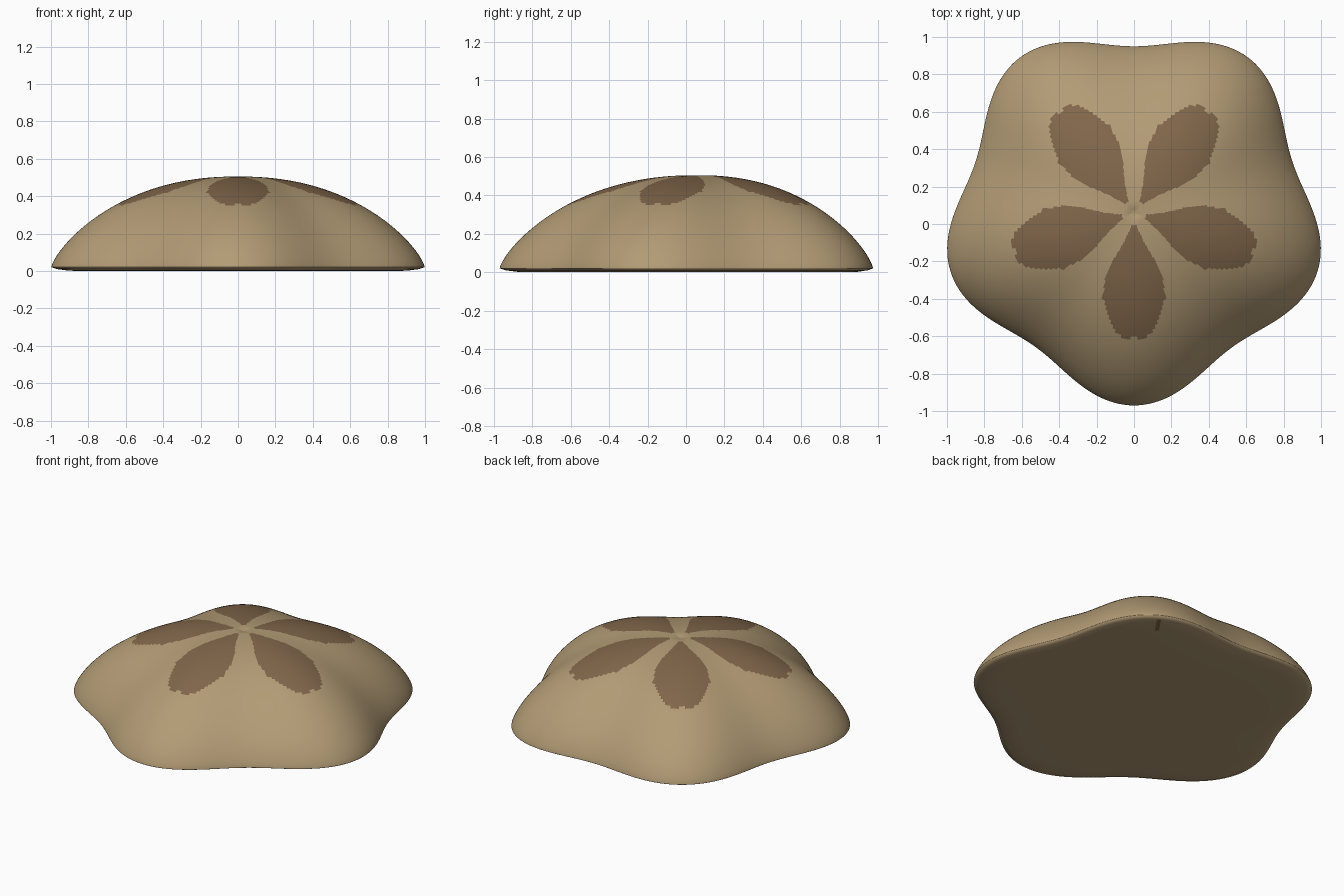
import bpy, bmesh
from math import sin, cos, pi, atan2, hypot, radians

SEGMENTS = 240
RINGS = 72
CENTRE_Y = 0.06
LOBES = 5
# Petal half width at growing distance from the crown
PETAL = [(0.06, 0.008), (0.16, 0.055), (0.26, 0.115), (0.36, 0.155),
         (0.45, 0.168), (0.56, 0.135), (0.64, 0.09), (0.67, 0.06)]

cube = bpy.data.objects.get("Cube")
if cube:
    bpy.data.objects.remove(cube, do_unlink=True)


def make_material(name, rgb):
    mat = bpy.data.materials.new(name)
    mat.use_nodes = True
    mat.diffuse_color = (*rgb, 1)
    mat.node_tree.nodes["Principled BSDF"].inputs["Base Color"].default_value = (*rgb, 1)
    return mat


def outline(angle):
    """Five-lobed radius, with one lobe pointing to the front."""
    return 0.96 + 0.07 * cos(LOBES * (angle + pi / 2))


def dome_height(s):
    dimple = 0.012 * max(0, 1 - s / 0.04)
    return 0.02 + 0.485 * max(0, 1 - s ** 2.2) ** 0.75 - dimple


def petal_width(d):
    for (d0, w0), (d1, w1) in zip(PETAL, PETAL[1:]):
        if d0 <= d <= d1:
            return w0 + (w1 - w0) * (d - d0) / (d1 - d0)
    return 0


def in_petal(angle, d):
    step = 2 * pi / LOBES
    off = (angle + pi / 2 + step / 2) % step - step / 2
    return abs(d * sin(off)) < petal_width(d * cos(off))


# Half profile: dome from crown to rim, then bevel and flat underside
profile = [(s, dome_height(s)) for s in (sin(pi / 2 * i / RINGS) for i in range(RINGS + 1))]
profile += [(0.97, 0.01), (0.91, 0.002), (0.86, 0), (0.5, 0), (0, 0)]

bm = bmesh.new()
verts = [bm.verts.new((s, 0, z)) for s, z in profile]
edges = [bm.edges.new(pair) for pair in zip(verts, verts[1:])]
bmesh.ops.spin(bm, geom=verts + edges, cent=(0, 0, 0), axis=(0, 0, 1),
               angle=2 * pi, steps=SEGMENTS, use_duplicate=False)
bmesh.ops.remove_doubles(bm, verts=bm.verts[:], dist=0.00001)

# Pull the round body into lobes
for v in bm.verts:
    r = outline(atan2(v.co.y, v.co.x))
    v.co.x *= r
    v.co.y = v.co.y * r + CENTRE_Y
bmesh.ops.recalc_face_normals(bm, faces=bm.faces[:])

# Petals on the dome, and one small slit under the rim
for f in bm.faces:
    f.smooth = True
    c = f.calc_center_median()
    x, y = c.x, c.y - CENTRE_Y
    angle, d = atan2(y, x), hypot(x, y)
    if c.z > 0.1:
        f.material_index = int(in_petal(angle, d))
    elif f.normal.z < 0 and 0.88 < d < 1 and abs(angle - radians(56)) < pi / SEGMENTS:
        f.material_index = 1

mesh = bpy.data.meshes.new("shell_body")
bm.to_mesh(mesh)
bm.free()
mesh.materials.append(make_material("sandy tan", (0.45, 0.33, 0.18)))
mesh.materials.append(make_material("petal brown", (0.22, 0.135, 0.07)))
shell = bpy.data.objects.new("shell_body", mesh)
bpy.context.collection.objects.link(shell)
